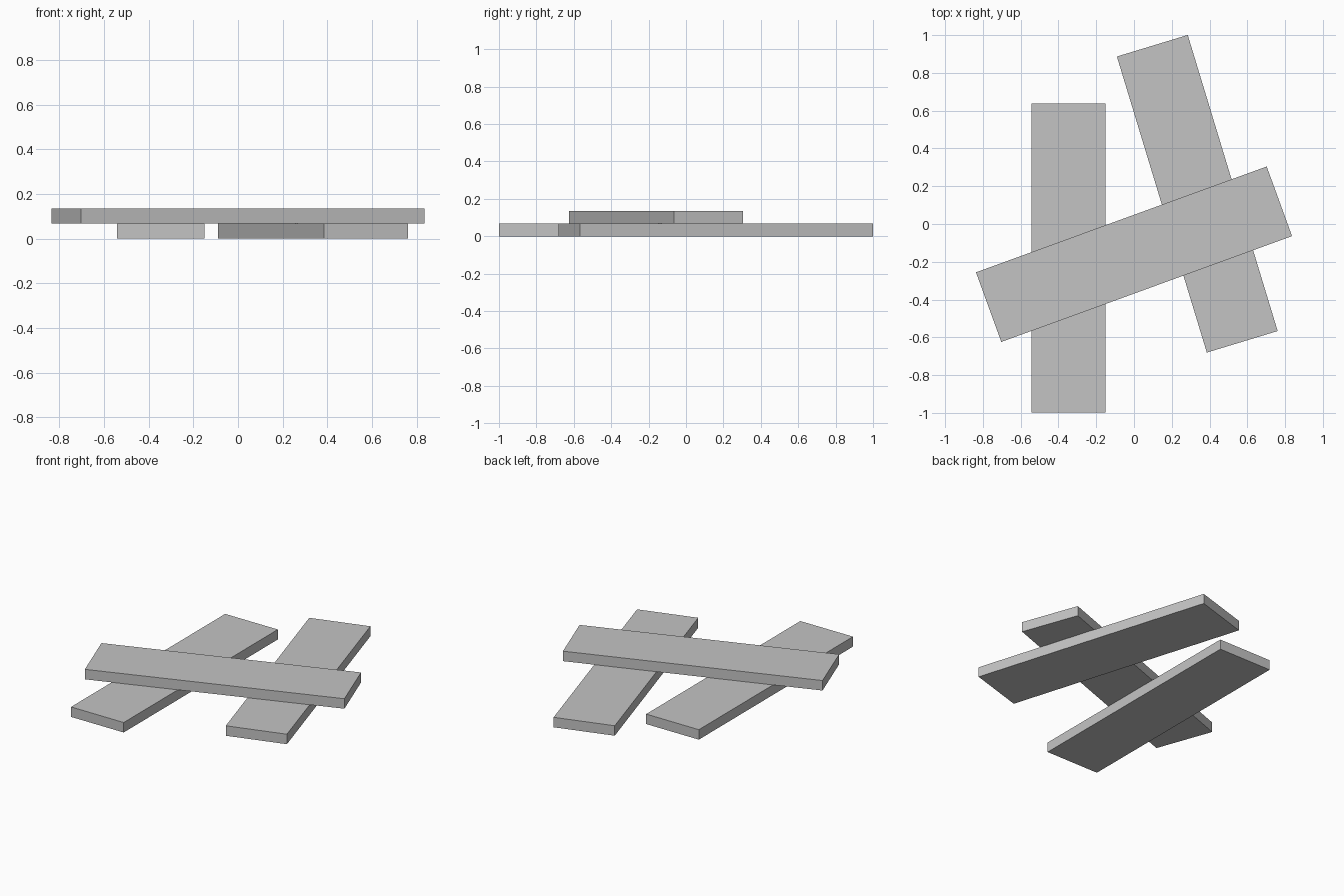
import bpy
from math import radians

cube = bpy.data.objects.get("Cube")
if cube:
    bpy.data.objects.remove(cube, do_unlink=True)

WIDTH, LENGTH, THICK = 0.392, 1.638, 0.067

# One plain grey for every plank
grey = bpy.data.materials.new("plain_grey")
grey.use_nodes = True
colour = (0.55, 0.55, 0.55, 1)
grey.diffuse_color = colour
grey.node_tree.nodes["Principled BSDF"].inputs["Base Color"].default_value = colour


def plank(name, x, y, layer, turn):
    """Flat board lying on the given layer, turned about z in degrees."""
    bpy.ops.mesh.primitive_cube_add(
        size=1, location=(x, y, (layer + 0.5) * THICK), rotation=(0, 0, radians(turn)))
    board = bpy.context.object
    board.name = name
    board.scale = (WIDTH, LENGTH, THICK)
    bpy.ops.object.transform_apply(location=False, rotation=False, scale=True)
    board.data.materials.append(grey)


# Two boards on the ground, one laid across them
plank("right_lower_plank", -0.347, -0.18, 0, 0)
plank("left_lower_plank", 0.335, 0.16, 0, 16.9)
plank("upper_cross_plank", 0, -0.16, 1, -70)
